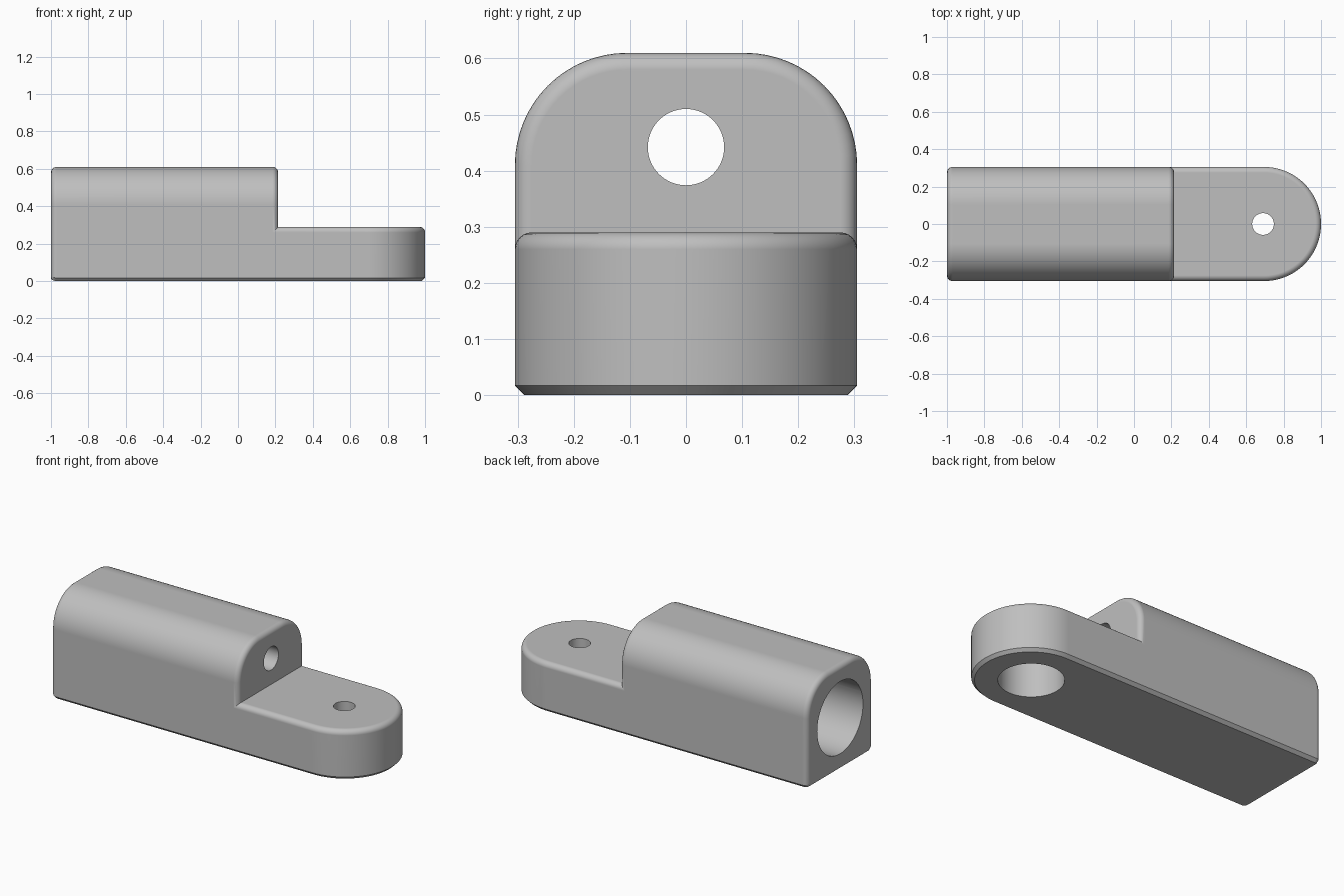
import bpy, bmesh
from math import pi, sin, cos, radians

if "Cube" in bpy.data.objects:
    bpy.data.objects.remove(bpy.data.objects["Cube"], do_unlink=True)

HALF, TOP, STEP = 0.305, 0.61, 0.29      # half width, block height, tongue height
FILLET, CHAMFER, CORNER = 0.03, 0.017, 0.2
FRONT = 0.215                            # end of the tall block
PIN_X = 0.695                            # centre of the rounded tongue

grey = bpy.data.materials.new("plain grey")
grey.use_nodes = True
colour = (0.52, 0.52, 0.52, 1)
grey.diffuse_color = colour
grey.node_tree.nodes["Principled BSDF"].inputs["Base Color"].default_value = colour


def arc(cx, cy, r, start, end, n):
    angles = [radians(start + (end - start) * i / n) for i in range(n + 1)]
    return [(cx + r * cos(a), cy + r * sin(a)) for a in angles]


def loft(name, rings):
    """Skin a stack of equal-sized rings and cap both ends."""
    bm = bmesh.new()
    loops = [[bm.verts.new(p) for p in ring] for ring in rings]
    n = len(loops[0])
    for a, b in zip(loops, loops[1:]):
        for i in range(n):
            j = (i + 1) % n
            bm.faces.new((a[i], a[j], b[j], b[i]))
    bm.faces.new(loops[0])
    bm.faces.new(loops[-1])
    bmesh.ops.recalc_face_normals(bm, faces=bm.faces)
    mesh = bpy.data.meshes.new(name)
    bm.to_mesh(mesh)
    bm.free()
    mesh.materials.append(grey)
    obj = bpy.data.objects.new(name, mesh)
    bpy.context.collection.objects.link(obj)
    return obj


# (distance from the end, inset) pairs of a quarter-round edge
quarter = [(FILLET * (1 - cos(t)), FILLET * (1 - sin(t)))
           for t in [i * pi / 12 for i in range(7)]]


def block_ring(x, o):
    w, r = HALF - o, CORNER - o
    c, low = HALF - CORNER, o * CHAMFER / FILLET
    pts = [(CHAMFER - HALF, low), (HALF - CHAMFER - o, low), (w, CHAMFER + low)]
    pts[0] = (-pts[1][0], low)
    pts += arc(c, TOP - CORNER, r, 0, 90, 16)
    pts += arc(-c, TOP - CORNER, r, 90, 180, 16)
    pts.append((-w, CHAMFER + low))
    return [(x, y, z) for y, z in pts]


def tongue_ring(z, o):
    w = HALF - o
    pts = [(-0.6 + o, -w)] + arc(PIN_X, 0, w, -90, 90, 48) + [(-0.6 + o, w)]
    return [(x, y, z) for x, y in pts]


# Tall block with rounded ends
body = loft("pivot_bracket",
            [block_ring(-1 + d, o) for d, o in quarter] +
            [block_ring(FRONT - d, o) for d, o in reversed(quarter)])

# Low round-ended tongue, chamfered below and filleted above
tongue = loft("tongue",
              [tongue_ring(0, CHAMFER), tongue_ring(CHAMFER, 0)] +
              [tongue_ring(STEP - d, o) for d, o in reversed(quarter)])


def along_x(name, z, r, x0, x1):
    circle = arc(0, z, r, 0, 360, 64)[:-1]
    return loft(name, [[(x, a, b) for a, b in circle] for x in (x0, x1)])


def along_z(name, x, r, z0, z1):
    circle = arc(x, 0, r, 0, 360, 64)[:-1]
    return loft(name, [[(a, b, z) for a, b in circle] for z in (z0, z1)])


def combine(other, operation):
    mod = body.modifiers.new(operation.title(), "BOOLEAN")
    mod.operation, mod.solver, mod.object = operation, "EXACT", other
    bpy.ops.object.modifier_apply(modifier=mod.name)
    bpy.data.objects.remove(other, do_unlink=True)


bpy.ops.object.select_all(action="DESELECT")
bpy.context.view_layer.objects.active = body
body.select_set(True)
combine(tongue, "UNION")

# Wide bore from the back, small off-centre hole through its end wall
combine(along_x("bore", 0.305, 0.212, -1.1, 0.115), "DIFFERENCE")
combine(along_x("wall_hole", 0.442, 0.068, 0.0, 0.4), "DIFFERENCE")

# Screw hole in the tongue with a deep counterbore below
combine(along_z("counterbore", 0.69, 0.172, -0.1, 0.22), "DIFFERENCE")
combine(along_z("screw_hole", 0.69, 0.058, 0.1, 0.4), "DIFFERENCE")

# Smooth curves, crisp edges, flat-looking planes
bpy.ops.object.shade_smooth_by_angle(angle=radians(30))
weighted = body.modifiers.new("Weighted normals", "WEIGHTED_NORMAL")
weighted.keep_sharp = True
